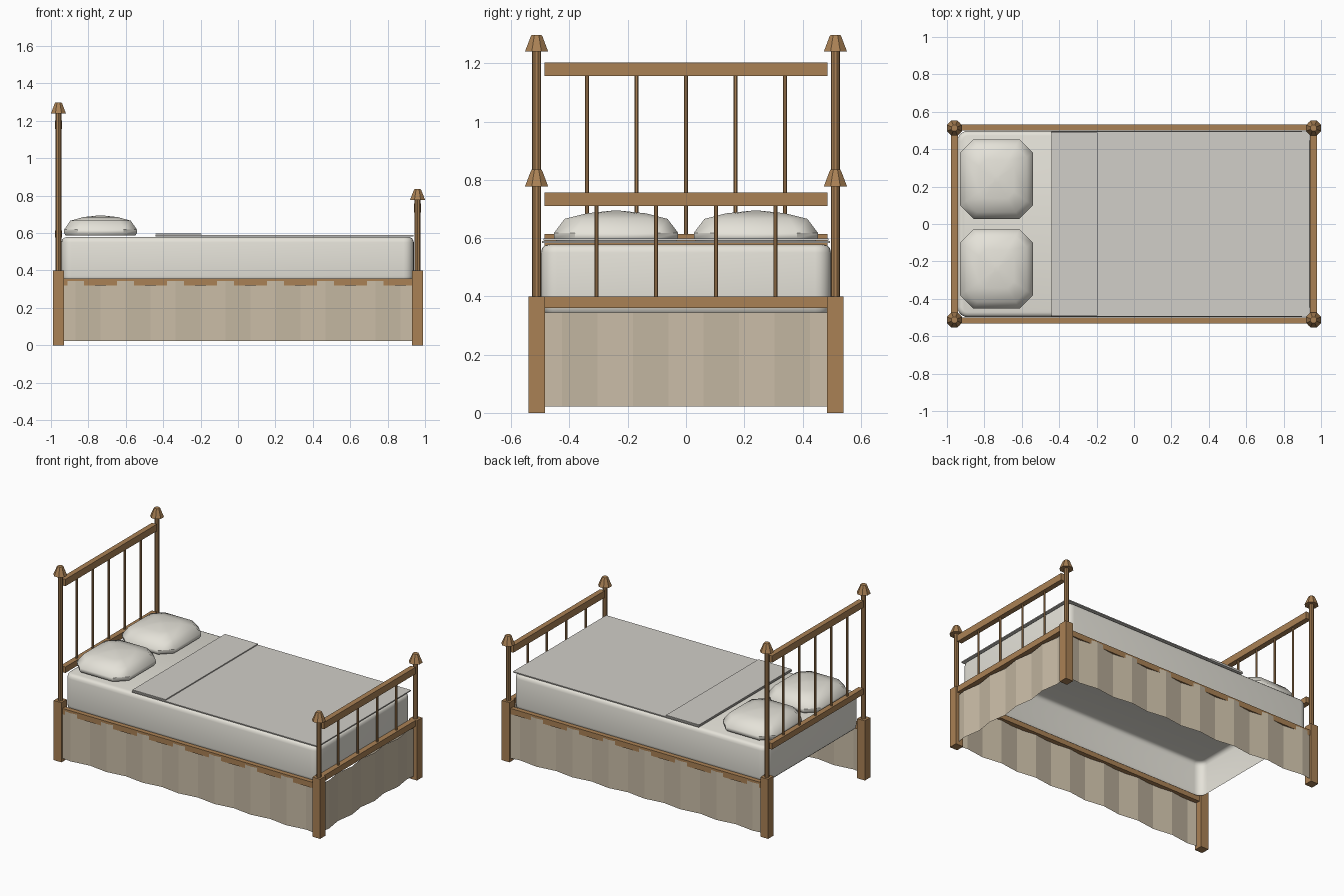
import bpy, bmesh, math

if "Cube" in bpy.data.objects:
    bpy.data.objects.remove(bpy.data.objects["Cube"])


def material(name, rgb):
    m = bpy.data.materials.new(name)
    m.diffuse_color = (*rgb, 1)
    m.use_nodes = True
    m.node_tree.nodes["Principled BSDF"].inputs["Base Color"].default_value = m.diffuse_color
    return m


WOOD = material("wood", (0.40, 0.22, 0.09))
FABRIC = material("skirt_fabric", (0.58, 0.50, 0.38))
LINEN = material("linen", (0.78, 0.76, 0.69))
COVER = material("cover", (0.64, 0.62, 0.58))


def finish(name, bm, mat, smooth=None):
    bmesh.ops.recalc_face_normals(bm, faces=bm.faces)
    me = bpy.data.meshes.new(name)
    bm.to_mesh(me)
    bm.free()
    ob = bpy.data.objects.new(name, me)
    bpy.context.collection.objects.link(ob)
    me.materials.append(mat)
    if smooth:
        bpy.ops.object.select_all(action='DESELECT')
        bpy.context.view_layer.objects.active = ob
        ob.select_set(True)
        bpy.ops.object.shade_smooth_by_angle(angle=math.radians(smooth))
    return ob


def box(name, x, y, z, mat=WOOD):
    """Box from (min, max) ranges on each axis."""
    bm = bmesh.new()
    bmesh.ops.create_cube(bm, size=1)
    for v in bm.verts:
        for i, (a, b) in enumerate((x, y, z)):
            v.co[i] = (a + b) / 2 + v.co[i] * (b - a)
    return finish(name, bm, mat)


def loft(name, rings, mat, smooth=None, bottom=True):
    """Skin a list of equal-length point rings and cap the ends."""
    bm = bmesh.new()
    vs = [[bm.verts.new(p) for p in r] for r in rings]
    n = len(vs[0])
    for a, b in zip(vs, vs[1:]):
        for i in range(n):
            j = (i + 1) % n
            bm.faces.new((a[i], a[j], b[j], b[i]))
    if bottom:
        bm.faces.new(vs[0])
    bm.faces.new(vs[-1])
    return finish(name, bm, mat, smooth)


def turned(name, x, y, profile, n=8, smooth=None):
    rings = [[(x + r * math.cos((i + .5) * math.tau / n),
               y + r * math.sin((i + .5) * math.tau / n), z)
              for i in range(n)] for r, z in profile]
    return loft(name, rings, WOOD, smooth)


def rounded_rect(cx, cy, hx, hy, r, z, seg):
    """Outline with rounded (or chamfered, seg=1) corners."""
    pts = []
    for k, (sx, sy) in enumerate(((1, 1), (-1, 1), (-1, -1), (1, -1))):
        for s in range(seg + 1):
            a = (k + s / seg) * math.pi / 2
            pts.append((cx + sx * (hx - r) + r * math.cos(a),
                        cy + sy * (hy - r) + r * math.sin(a), z))
    return pts


# Four corner posts: square leg, turned shaft, tapered finial
for end, x, top in (("head", -0.96, 1.24), ("foot", 0.96, 0.777)):
    for side, s in (("front", -1), ("back", 1)):
        y = 0.513 * s
        tag = f"{end}_{side}"
        box(f"{tag}_leg", (x - .0285, x + .0285), (y - .0285, y + .0285), (0, .4))
        turned(f"{tag}_post", x, y, [(.016, .4), (.016, top)], 10)
        turned(f"{tag}_finial", x, y,
               [(.0433, top), (.022, top + .052), (.018, top + .058)])

# Headboard and footboard: two rails with spindles between
for end, x, lower, upper, ys in (
        ("head", -.96, (.575, .615), (1.157, 1.203), (-.34, -.17, 0, .17, .34)),
        ("foot", .96, (.36, .40), (.711, .757), (-.308, -.103, .103, .308))):
    for label, z in (("lower", lower), ("upper", upper)):
        box(f"{end}board_{label}_rail", (x - .018, x + .018), (-.485, .485), z)
    for i, y in enumerate(ys):
        turned(f"{end}board_spindle_{i + 1}", x, y,
               [(.0075, lower[1] - .005), (.0075, upper[0] + .005)])

# Side rails
for side, s in (("front", -1), ("back", 1)):
    box(f"{side}_side_rail", (-.935, .935), sorted((s * .500, s * .531)), (.32, .358))


# Pleated skirts hanging on the two sides and the foot
def skirt(name, half, waves, place, amp):
    bm = bmesh.new()
    n = waves * 4
    prev = None
    for i in range(n + 1):
        t = -half + 2 * half * i / n
        w = amp * math.sin(i * math.pi / 2)
        cur = [bm.verts.new((*place(t, w), z)) for z in (.022, .345)]
        if prev:
            bm.faces.new((prev[0], cur[0], cur[1], prev[1]))
        prev = cur
    finish(name, bm, FABRIC)


skirt("front_skirt", .935, 7, lambda t, w: (t, -.528 - w), .009)
skirt("back_skirt", .935, 7, lambda t, w: (t, .528 + w), .009)
skirt("foot_skirt", .487, 4, lambda t, w: (.965 + w, t), .009)

# Mattress: rounded shell, open underneath
levels = [(.012, .342), (.003, .352), (0, .37), (0, .55),
          (.004, .565), (.012, .574), (.025, .578)]
loft("mattress",
     [rounded_rect(-.002, 0, .942 - d, .498 - d, .055 - d, z, 5) for d, z in levels],
     LINEN, 40, bottom=False)

# Cover lying just above the mattress, with a turned-back fold
box("cover", (-.44, .938), (-.494, .494), (.583, .590), COVER)
box("cover_fold", (-.44, -.195), (-.490, .490), (.592, .599), COVER)

# Two pillows: chamfered outline narrowing to a soft crown
pillow = [(.96, .588), (1, .6), (1, .618), (.83, .666), (.48, .685), (.08, .694)]
for side, y in (("front", -.24), ("back", .24)):
    loft(f"{side}_pillow",
         [rounded_rect(-.735, y, .195 * k, .213 * k, .072 * k, z, 1)
          for k, z in pillow], LINEN, 40)
